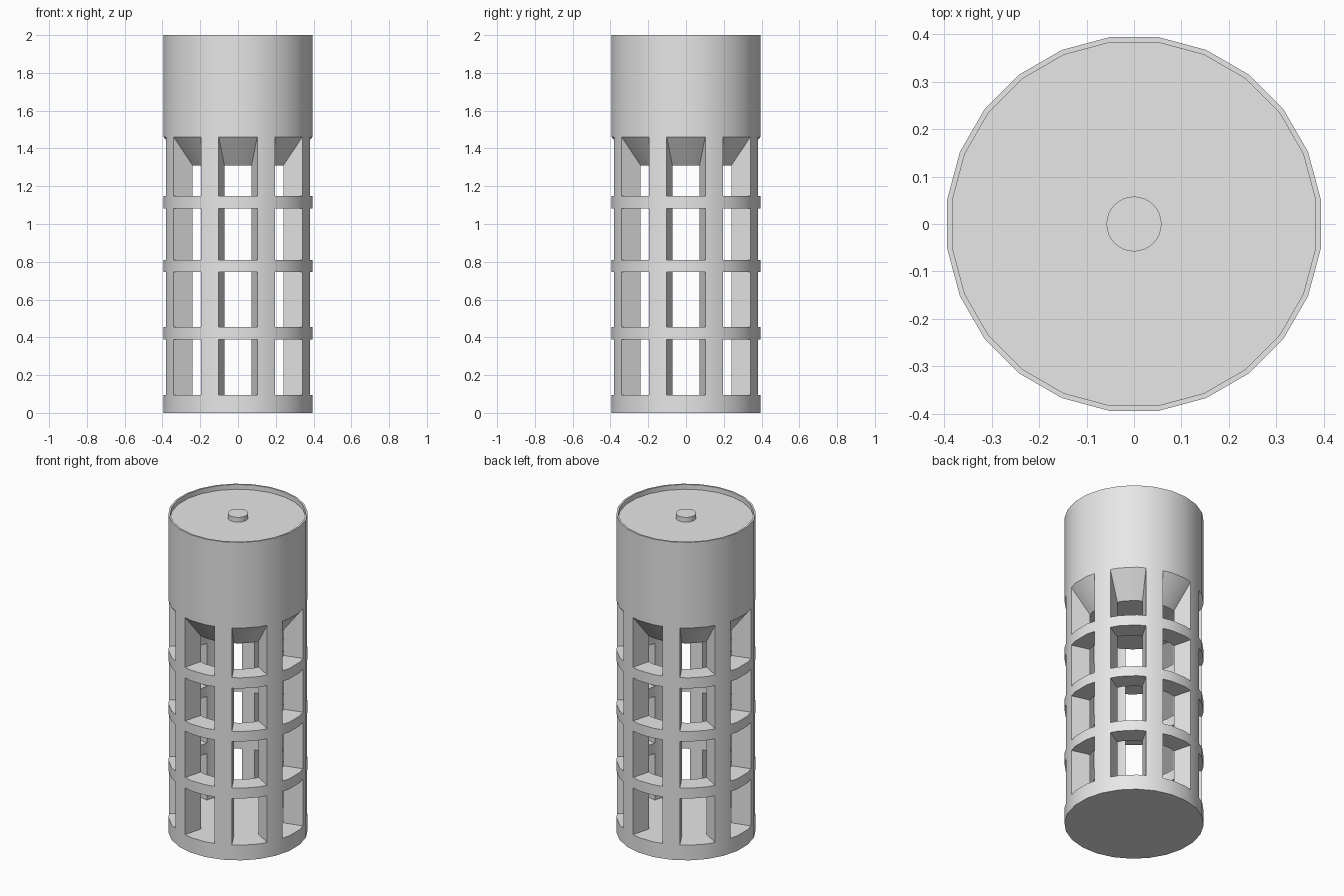
import bpy, bmesh, math

if "Cube" in bpy.data.objects:
    bpy.data.objects.remove(bpy.data.objects["Cube"])

grey = bpy.data.materials.new("light_grey")
grey.diffuse_color = (0.8, 0.8, 0.8, 1)
grey.use_nodes = True
grey.node_tree.nodes["Principled BSDF"].inputs["Base Color"].default_value = grey.diffuse_color

N = 48                      # half-facets of a 24-sided cylinder
R_OUT, R_IN, R_LIP = 0.394, 0.277, 0.383
# z levels of the cage on the outer and inner wall (top windows slope inward)
Z_OUT = [0, 0.095, 0.388, 0.454, 0.747, 0.81, 1.081, 1.148, 1.461, 2.0]
Z_IN = Z_OUT[:8] + [1.31]
WINDOW_LEVELS = (1, 3, 5, 7)


def finish(bm, name):
    bmesh.ops.remove_doubles(bm, verts=bm.verts, dist=1e-5)
    bmesh.ops.recalc_face_normals(bm, faces=bm.faces)
    me = bpy.data.meshes.new(name)
    bm.to_mesh(me)
    bm.free()
    me.materials.append(grey)
    ob = bpy.data.objects.new(name, me)
    bpy.context.collection.objects.link(ob)
    bpy.ops.object.select_all(action='DESELECT')
    ob.select_set(True)
    bpy.context.view_layer.objects.active = ob
    bpy.ops.object.shade_smooth_by_angle(angle=math.radians(30))
    return ob


def ring(bm, apothem, z):
    verts = []
    for j in range(N):
        a = 2 * math.pi * j / N
        r = apothem / math.cos(math.pi / 24) if j % 2 else apothem
        verts.append(bm.verts.new((r * math.cos(a), r * math.sin(a), z)))
    return verts


def is_open(level, j):
    ang = ((j % N) + 0.5) * 360 / N
    off = abs((ang + 22.5) % 45 - 22.5)
    return level in WINDOW_LEVELS and off < 15


# Cage body with eight columns of windows
bm = bmesh.new()
outer = [ring(bm, R_OUT, z) for z in Z_OUT]
inner = [ring(bm, R_IN, z) for z in Z_IN]
lip_top, lid = ring(bm, R_LIP, 2.0), ring(bm, R_LIP, 1.97)
for j in range(N):
    k = (j + 1) % N
    for i in range(9):
        if not is_open(i, j):
            bm.faces.new((outer[i][j], outer[i][k], outer[i + 1][k], outer[i + 1][j]))
            if 1 <= i <= 7:
                bm.faces.new((inner[i][j], inner[i + 1][j], inner[i + 1][k], inner[i][k]))
        # radial window sides
        if is_open(i, j) != is_open(i, j - 1):
            bm.faces.new((outer[i][j], outer[i + 1][j], inner[i + 1][j], inner[i][j]))
        # window sills and heads
        if i and is_open(i, j) != is_open(i - 1, j):
            bm.faces.new((outer[i][j], outer[i][k], inner[i][k], inner[i][j]))
    # raised rim around the recessed lid
    bm.faces.new((outer[9][j], outer[9][k], lip_top[k], lip_top[j]))
    bm.faces.new((lip_top[j], lip_top[k], lid[k], lid[j]))
# underside, inner floor, inner ceiling, lid
for loop in (outer[0], inner[1], inner[8], lid):
    bm.faces.new(loop)
finish(bm, "cage_body")

# Small button on the lid
bm = bmesh.new()
bmesh.ops.create_cone(bm, cap_ends=True, segments=32, radius1=0.058, radius2=0.058, depth=0.03)
bmesh.ops.translate(bm, verts=bm.verts, vec=(0, 0, 1.985))
finish(bm, "lid_button")
